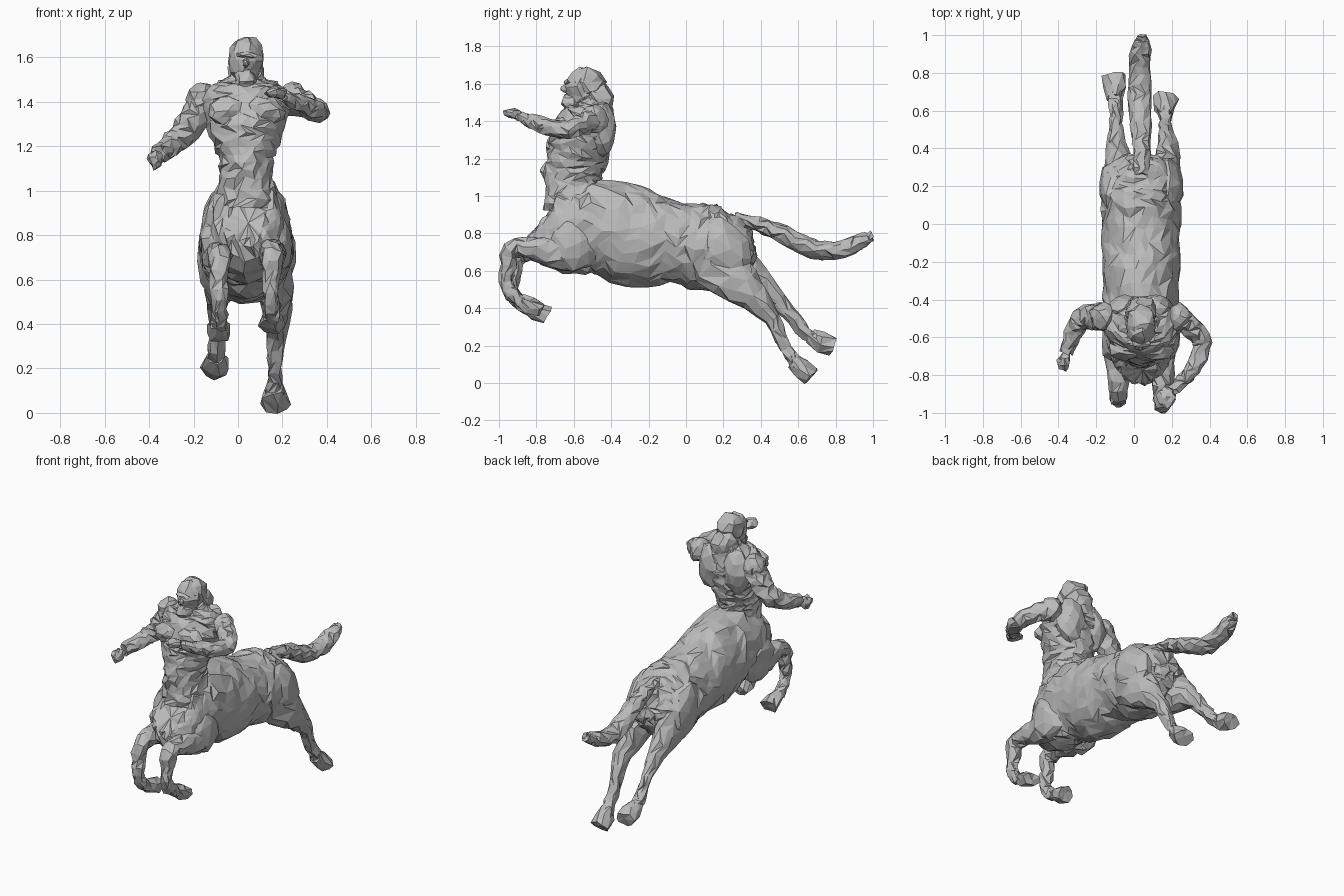
import bpy, bmesh, math, random
from mathutils import Vector, Matrix

random.seed(7)
stone = bpy.data.materials.new("stone grey")
stone.diffuse_color = (0.5, 0.5, 0.5, 1)
MID = 0.037  # the figure's centre plane


def finish(bm, name, rough):
    """Chisel the surface: jitter vertices, split into triangles, keep flat faces."""
    for v in bm.verts:
        v.co += Vector([random.uniform(-rough, rough) for _ in range(3)])
    quads = [f for f in bm.faces if len(f.verts) > 3]
    random.shuffle(quads)
    bmesh.ops.triangulate(bm, faces=quads[::2], quad_method='FIXED')
    bmesh.ops.triangulate(bm, faces=[f for f in bm.faces if len(f.verts) > 3],
                          quad_method='ALTERNATE')
    bmesh.ops.recalc_face_normals(bm, faces=bm.faces)
    me = bpy.data.meshes.new(name)
    bm.to_mesh(me)
    bm.free()
    me.materials.append(stone)
    ob = bpy.data.objects.new(name, me)
    bpy.context.collection.objects.link(ob)
    return ob


def spline(p0, p1, p2, p3, t):
    return [0.5 * (2 * b + (c - a) * t + (2 * a - 5 * b + 4 * c - d) * t * t
                   + (3 * b - a - 3 * c + d) * t ** 3)
            for a, b, c, d in zip(p0, p1, p2, p3)]


def loft(name, sections, sides=10, steps=2, rough=0.008):
    """Sections are (x, y, z, half width, half depth) along a path."""
    s = [sections[0]] + list(sections) + [sections[-1]]
    pts = [spline(*s[i:i + 4], k / steps)
           for i in range(len(sections) - 1) for k in range(steps)]
    pts.append(sections[-1])
    cen = [Vector(p[:3]) for p in pts]
    bm = bmesh.new()
    rings = []
    for i, p in enumerate(pts):
        t = (cen[min(i + 1, len(cen) - 1)] - cen[max(i - 1, 0)]).normalized()
        side = Vector((1, 0, 0))
        side = (side - t * side.dot(t)).normalized()
        up = t.cross(side)
        ring = []
        for k in range(sides):
            a = 2 * math.pi * (k + 0.5 * (i % 2)) / sides
            ring.append(bm.verts.new(cen[i] + side * p[3] * math.cos(a)
                                     + up * p[4] * math.sin(a)))
        rings.append(ring)
    for r0, r1 in zip(rings, rings[1:]):
        for k in range(sides):
            j = (k + 1) % sides
            bm.faces.new((r0[k], r0[j], r1[j], r1[k]))
    for ring, c in ((rings[0], cen[0]), (rings[-1], cen[-1])):
        tip = bm.verts.new(c)
        for k in range(sides):
            bm.faces.new((ring[k], ring[(k + 1) % sides], tip))
    return finish(bm, name, rough)


def blob(name, loc, size, tilt=0, rough=0.009, detail=2):
    """Rough ellipsoid, tilted about the x axis."""
    bm = bmesh.new()
    m = (Matrix.Translation(loc) @ Matrix.Rotation(math.radians(tilt), 4, 'X')
         @ Matrix.Diagonal((*size, 1)))
    bmesh.ops.create_icosphere(bm, subdivisions=detail, radius=1, matrix=m)
    return finish(bm, name, rough)


# Horse body: chest to rump, as (y, z, half width, half height)
barrel = [(-.775, .86, .085, .11), (-.73, .835, .15, .205), (-.6, .83, .185, .25),
          (-.45, .835, .195, .25), (-.25, .775, .20, .265), (-.05, .75, .205, .215),
          (.1, .725, .205, .235), (.22, .72, .195, .21), (.31, .74, .165, .15),
          (.36, .75, .08, .08)]
loft("horse_body", [(MID, *b) for b in barrel], 24, 3, 0.011)

# Tail sweeping back
loft("tail", [(MID, .26, .88, .04, .03), (.04, .38, .85, .045, .04),
              (.035, .52, .795, .055, .05), (.03, .68, .715, .06, .053),
              (.03, .84, .715, .06, .052), (.04, .95, .765, .045, .04),
              (.04, .995, .785, .02, .025)], 9, 3, 0.008)

# Hind legs: thigh, hock, cannon, pastern
hind = {
    "left": [(.15, .12, .72, .09, .17), (.165, .24, .57, .085, .14),
             (.175, .36, .46, .065, .085), (.175, .46, .35, .045, .05),
             (.165, .51, .24, .033, .035), (.165, .56, .15, .036, .035),
             (.165, .6, .1, .04, .04)],
    "right": [(-.07, .14, .72, .09, .17), (-.08, .28, .6, .085, .13),
              (-.09, .4, .53, .06, .075), (-.095, .5, .44, .042, .045),
              (-.095, .58, .34, .033, .035), (-.1, .65, .26, .036, .035),
              (-.1, .7, .24, .04, .04)]}
for side, path in hind.items():
    loft(side + "_hind_leg", path, 10, 2, 0.009)
    blob(side + "_haunch", (path[0][0] + (.02 if side == "left" else -.03), .19, .7),
         (.09, .15, .19), 25, 0.011)
loft("left_hind_hoof", [(.165, .58, .12, .04, .04), (.165, .62, .08, .058, .058),
                        (.17, .67, .037, .065, .05)], 8, 1, 0.009)
loft("right_hind_hoof", [(-.1, .66, .25, .04, .04), (-.1, .72, .22, .058, .058),
                         (-.105, .785, .2, .062, .05)], 8, 1, 0.009)

# Front legs, raised and tucked; the left one folds a little higher
for side, x, dy, dz in (("left", .15, -.02, .02), ("right", -.085, .012, -.012)):
    loft(side + "_front_leg",
         [(x, -.58 + dy, .7, .075, .11), (x, -.72 + dy, .7, .07, .08),
          (x, -.84 + dy, .715 + dz / 2, .055, .057),
          (x, -.92 + dy, .69 + dz, .05, .05), (x, -.93 + dy, .61 + dz, .042, .042),
          (x, -.945 + dy, .52 + dz, .035, .04), (x, -.91 + dy, .45 + dz, .038, .042),
          (x, -.86 + dy, .41 + dz, .036, .034)], 9, 2, 0.009)
    loft(side + "_front_hoof",
         [(x, -.87 + dy, .42 + dz, .036, .036), (x, -.815 + dy, .395 + dz, .05, .048),
          (x, -.755 + dy, .37 + dz, .055, .045)], 8, 1, 0.009)
    blob(side + "_foreleg_shoulder", (x + (.02 if x > 0 else -.02), -.6, .74),
         (.07, .13, .15), 20, 0.011)

# Human torso from waist to neck
loft("torso", [(MID, -.6, .93, .15, .16), (MID, -.605, 1.06, .123, .152),
               (MID, -.6, 1.14, .122, .155), (MID, -.58, 1.22, .15, .17),
               (MID, -.555, 1.32, .185, .167), (MID, -.53, 1.41, .20, .148),
               (MID, -.515, 1.47, .155, .12), (MID, -.52, 1.51, .075, .08),
               (MID, -.54, 1.56, .055, .06)], 18, 3, 0.011)
for side, s in (("left", 1), ("right", -1)):
    blob(side + "_chest_muscle", (MID + s * .085, -.665, 1.36), (.09, .055, .065))
    blob(side + "_back_muscle", (MID + s * .08, -.45, 1.36), (.1, .072, .15), 0, .011)
    blob(side + "_shoulder", (MID + s * .2, -.49, 1.41), (.07, .075, .075))

# Arms: shoulder, elbow, wrist
loft("right_arm", [(-.155, -.49, 1.4, .07, .075), (-.21, -.49, 1.31, .068, .07),
                   (-.275, -.505, 1.23, .056, .062), (-.325, -.58, 1.19, .05, .05),
                   (-.36, -.68, 1.16, .037, .04)], 9, 3, 0.008)
blob("right_hand", (-.37, -.73, 1.14), (.036, .05, .043), 20, 0.009)
loft("left_arm", [(.22, -.49, 1.42, .06, .065), (.30, -.54, 1.39, .06, .06),
                  (.36, -.63, 1.355, .05, .052), (.325, -.74, 1.37, .047, .045),
                  (.26, -.83, 1.4, .036, .036), (.2, -.885, 1.425, .028, .028)],
     9, 3, 0.008)
blob("left_hand", (.17, -.92, 1.44), (.05, .055, .028), -10, 0.008)

# Head with face, beard and loose hair
blob("head", (MID, -.56, 1.585), (.075, .09, .1))
blob("hair", (MID, -.525, 1.61), (.088, .09, .084), 0, 0.013)
blob("back_hair", (MID, -.46, 1.515), (.085, .078, .1), 15, 0.013)
blob("beard", (MID, -.615, 1.5), (.05, .05, .05), 0, 0.01)
blob("nose", (MID, -.65, 1.575), (.016, .025, .025), 0, 0.004, 1)
blob("brow", (MID, -.635, 1.61), (.055, .025, .015), 0, 0.006, 1)
